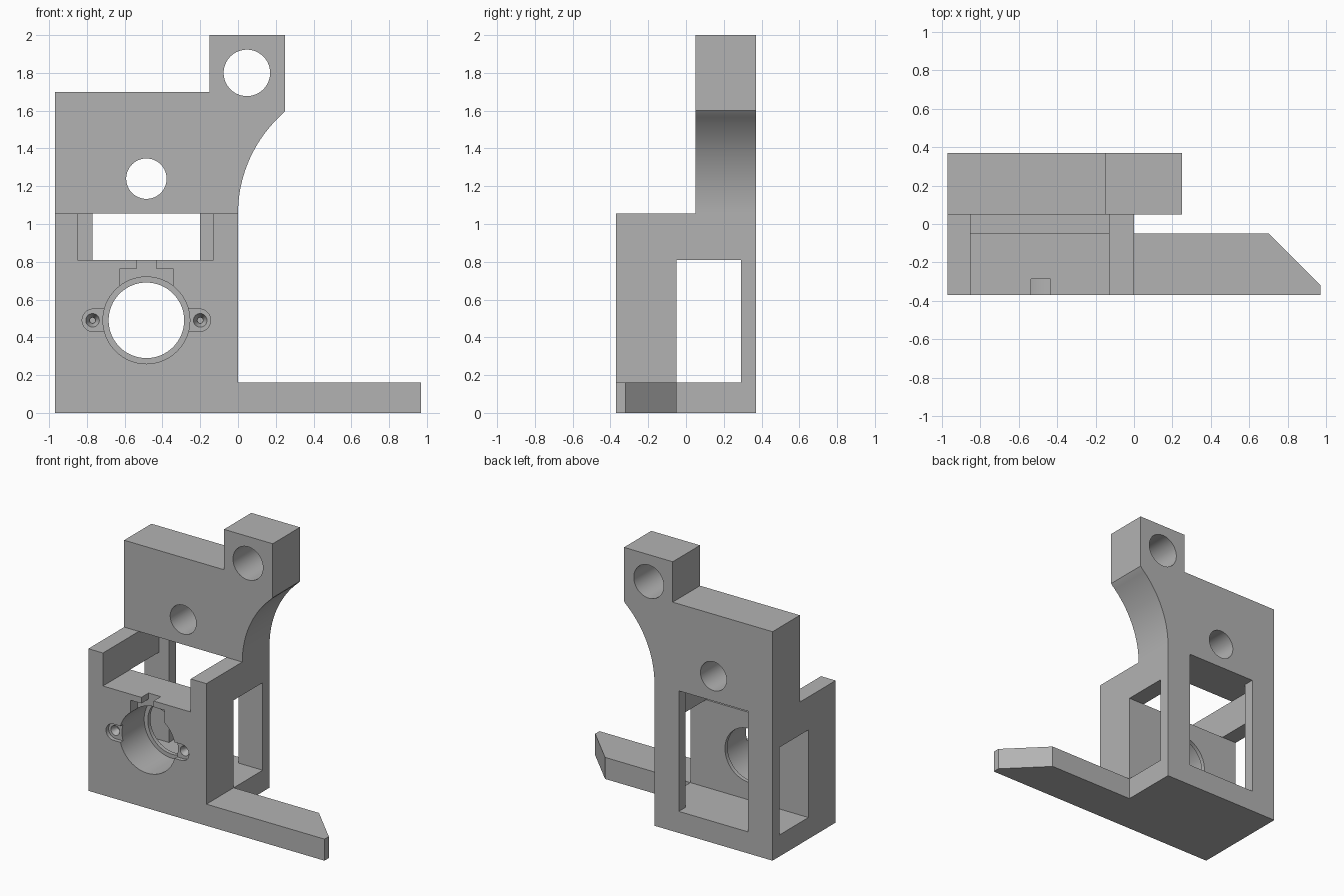
import bpy, bmesh, math

if "Cube" in bpy.data.objects:
    bpy.data.objects.remove(bpy.data.objects["Cube"], do_unlink=True)

grey = bpy.data.materials.new("plain grey")
grey.use_nodes = True
grey.diffuse_color = (0.45, 0.45, 0.45, 1)
grey.node_tree.nodes["Principled BSDF"].inputs["Base Color"].default_value = (0.45, 0.45, 0.45, 1)

TO_3D = {"x": lambda a, b, h: (h, a, b),
         "y": lambda a, b, h: (a, h, b),
         "z": lambda a, b, h: (a, b, h)}


def loft(name, start, end, axis, lo, hi):
    """Solid between two outlines with equal point counts."""
    bm = bmesh.new()
    low = [bm.verts.new(TO_3D[axis](a, b, lo)) for a, b in start]
    high = [bm.verts.new(TO_3D[axis](a, b, hi)) for a, b in end]
    bm.faces.new(low)
    bm.faces.new(high)
    n = len(low)
    for i in range(n):
        j = (i + 1) % n
        bm.faces.new((low[i], low[j], high[j], high[i]))
    bmesh.ops.recalc_face_normals(bm, faces=bm.faces)
    mesh = bpy.data.meshes.new(name)
    bm.to_mesh(mesh)
    bm.free()
    mesh.materials.append(grey)
    obj = bpy.data.objects.new(name, mesh)
    bpy.context.collection.objects.link(obj)
    return obj


def prism(name, outline, axis, lo, hi):
    return loft(name, outline, outline, axis, lo, hi)


def box(name, x, y, z):
    return prism(name, [(x[0], y[0]), (x[1], y[0]), (x[1], y[1]), (x[0], y[1])], "z", *z)


def arc(cx, cz, r, a0=0, a1=360, n=64):
    full = a1 - a0 == 360
    steps = n if full else n + 1
    angles = [math.radians(a0 + (a1 - a0) * i / n) for i in range(steps)]
    return [(cx + r * math.cos(t), cz + r * math.sin(t)) for t in angles]


def bore(name, x, z, r, lo, hi):
    return prism(name, arc(x, z, r), "y", lo, hi)


LEFT, FRONT, BACK = -0.97, -0.37, 0.37
LENS_X, LENS_Z = -0.485, 0.49
DECK = 1.055

# Main block
bracket = box("bracket", (LEFT, 0), (FRONT, BACK), (0, DECK))

# Tall back plate with curved shoulder and raised lug
R = 0.708
sweep = math.degrees(math.asin((1.6 - DECK) / R))
shoulder = arc(R, DECK, R, 180, 180 - sweep, 24)
shoulder[-1] = (0.25, 1.6)
plate = prism("back_plate", [(LEFT, 0.9), (0, 0.9)] + shoulder
              + [(0.25, 2), (-0.15, 2), (-0.15, 1.7), (LEFT, 1.7)], "y", 0.05, BACK)

# Foot arm with chamfered tip
arm = prism("foot_arm", [(-0.1, FRONT), (0.97, FRONT), (0.97, -0.32), (0.7, -0.05), (-0.1, -0.05)],
            "z", 0, 0.16)

# Openings through the block
cuts = [
    box("side_window", (-1.1, 0.1), (-0.05, 0.29), (0.16, 0.81)),
    box("front_slot", (-0.85, -0.13), (-0.5, 0.05), (0.81, 1.2)),
    box("rear_slot", (-0.85, -0.13), (0, 0.29), (0.7, DECK)),
    box("back_window", (-0.77, -0.2), (0.2, 0.5), (0.16, DECK)),
    # Lens bore, inner lip, key pocket and notch
    bore("lens_bore", LENS_X, LENS_Z, 0.23, -0.5, -0.08),
    bore("lens_lip", LENS_X, LENS_Z, 0.2, -0.2, 0),
    box("key_pocket", (-0.625, -0.345), (-0.5, -0.285), (0.6, 0.765)),
    box("key_notch", (-0.535, -0.435), (-0.5, -0.285), (0.7, 0.9)),
    # Round holes in the plate
    bore("plate_hole", LENS_X, 1.24, 0.107, -0.1, 0.5),
    bore("lug_hole", 0.047, 1.8, 0.123, -0.1, 0.5),
]

# Rounded ear recess across the bore
ear = arc(LENS_X + 0.28, LENS_Z, 0.06, -90, 90, 24) + arc(LENS_X - 0.28, LENS_Z, 0.06, 90, 270, 24)
cuts.append(prism("ear_recess", ear, "y", -0.5, FRONT + 0.03))

# Tapered screw holes with small pilots
for side in (-1, 1):
    x = LENS_X + side * 0.285
    cuts.append(loft("screw_taper", arc(x, LENS_Z, 0.044, n=32), arc(x, LENS_Z, 0.016, n=32),
                     "y", -0.36, -0.29))
    cuts.append(prism("screw_pilot", arc(x, LENS_Z, 0.014, n=32), "y", -0.31, -0.2))

# Combine everything into one solid
tools = [(plate, "UNION"), (arm, "UNION")] + [(c, "DIFFERENCE") for c in cuts]
for tool, operation in tools:
    mod = bracket.modifiers.new(tool.name, "BOOLEAN")
    mod.operation, mod.solver, mod.object = operation, "EXACT", tool
    tool.hide_render = True

depsgraph = bpy.context.evaluated_depsgraph_get()
solid = bpy.data.meshes.new_from_object(bracket.evaluated_get(depsgraph))
bracket.modifiers.clear()
bracket.data = solid
for tool, _ in tools:
    bpy.data.objects.remove(tool, do_unlink=True)

# Smooth round walls, keep hard edges
bpy.ops.object.select_all(action="DESELECT")
bracket.select_set(True)
bpy.context.view_layer.objects.active = bracket
bpy.ops.object.shade_smooth_by_angle(angle=math.radians(25))
